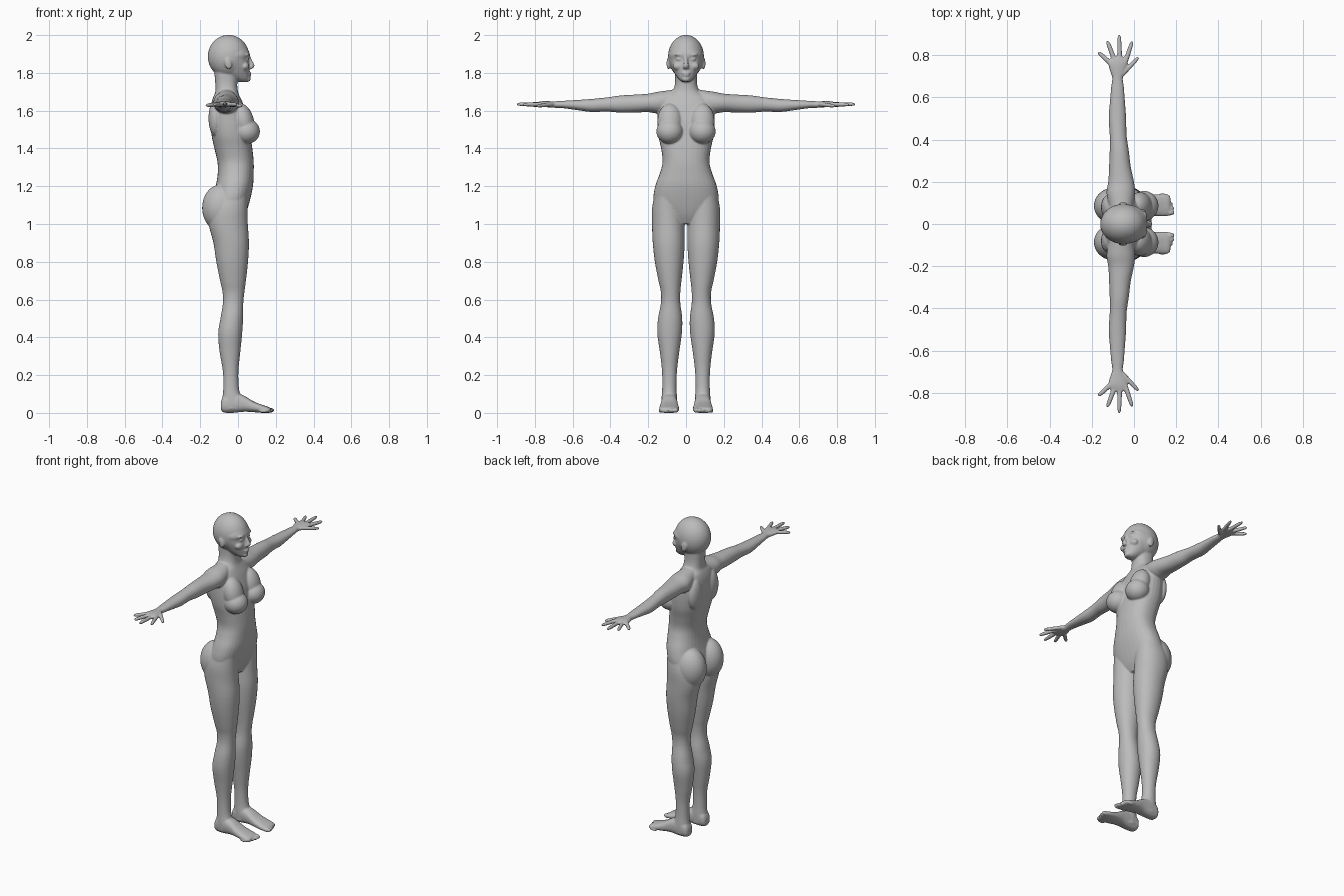
import bpy, bmesh, math
from mathutils import Vector, Matrix

X, Y, Z = Vector((1, 0, 0)), Vector((0, 1, 0)), Vector((0, 0, 1))
bm = bmesh.new()


def spline(rows, steps=4):
    """Smoothly resample a list of equal-length number rows."""
    out = []
    for i in range(len(rows) - 1):
        p0, p1 = rows[max(i - 1, 0)], rows[i]
        p2, p3 = rows[i + 1], rows[min(i + 2, len(rows) - 1)]
        for k in range(steps):
            t = k / steps
            out.append([0.5 * (2 * b + (c - a) * t + (2 * a - 5 * b + 4 * c - d) * t * t
                               + (3 * b - a - 3 * c + d) * t ** 3)
                        for a, b, c, d in zip(p0, p1, p2, p3)])
    out.append(list(rows[-1]))
    return out


def loft(rings, u, v, power=2.0, n=32):
    """Closed tube; each ring is centre x, y, z, half size along u, half size along v."""
    loops = []
    for x, y, z, a, b in spline(rings):
        loop = []
        for k in range(n):
            t = 2 * math.pi * k / n
            c, s = math.cos(t), math.sin(t)
            c = math.copysign(abs(c) ** (2 / power), c)
            s = math.copysign(abs(s) ** (2 / power), s)
            loop.append(bm.verts.new(Vector((x, y, z)) + u * a * c + v * b * s))
        loops.append(loop)
    for l0, l1 in zip(loops, loops[1:]):
        for k in range(n):
            j = (k + 1) % n
            bm.faces.new((l0[k], l0[j], l1[j], l1[k]))
    bm.faces.new(loops[0])
    bm.faces.new(loops[-1])


def blob(centre, radii, tilt=0.0):
    """Ellipsoid, optionally tilted about the y axis."""
    m = (Matrix.Translation(centre) @ Matrix.Rotation(tilt, 4, 'Y')
         @ Matrix.Diagonal((*radii, 1)))
    bmesh.ops.create_uvsphere(bm, u_segments=32, v_segments=20, radius=1, matrix=m)


def upright(rows, power):
    """Vertical loft from rows of height, back, front, half width."""
    loft([((b + f) / 2, 0, z, (f - b) / 2, w) for z, b, f, w in rows], X, Y, power)


# Torso and neck
upright([(1.80, -.125, 0, .058), (1.74, -.12, -.004, .059), (1.70, -.12, 0, .075),
         (1.67, -.132, .012, .125), (1.63, -.142, .03, .148), (1.55, -.148, .055, .152),
         (1.47, -.140, .065, .147), (1.40, -.125, .076, .132), (1.33, -.109, .083, .124),
         (1.27, -.107, .083, .138), (1.20, -.118, .079, .163), (1.12, -.135, .062, .172),
         (1.05, -.13, .04, .14), (1.0, -.09, .015, .06)], 2.3)

# Skull and face
blob((-.05, 0, 1.886), (.11, .095, .115))
upright([(1.752, .0, .045, .018), (1.765, -.03, .058, .036), (1.79, -.08, .060, .056),
         (1.82, -.11, .062, .072), (1.845, -.12, .061, .082), (1.872, -.125, .057, .088),
         (1.90, -.13, .063, .09), (1.94, -.11, .045, .07)], 2.2)
blob((.050, 0, 1.768), (.017, .022, .016))                       # chin
blob((.060, 0, 1.798), (.011, .022, .006))                       # upper lip
blob((.059, 0, 1.787), (.011, .019, .006))                       # lower lip
loft([(.056, 0, 1.895, .007, .008), (.066, 0, 1.865, .009, .010),
      (.074, 0, 1.838, .014, .014), (.068, 0, 1.822, .008, .012)], X, Y)   # nose

for s in (1, -1):
    # Ear, brow, eye, cheek, nostril
    blob((-.052, s * .093, 1.850), (.019, .010, .032), -.2)
    blob((.047, s * .037, 1.897), (.014, .026, .008))
    blob((.047, s * .036, 1.872), (.011, .015, .007))
    blob((.036, s * .042, 1.835), (.023, .028, .022))
    blob((.068, s * .011, 1.829), (.010, .007, .007))

    # Bust, shoulder blade and buttock
    blob((.047, s * .086, 1.490), (.069, .071, .066))
    blob((.028, s * .085, 1.545), (.056, .066, .095), -.25)
    blob((-.120, s * .080, 1.56), (.036, .058, .095))
    blob((-.090, s * .086, 1.085), (.100, .088, .125))

    # Leg: height, back, front, inner, outer
    leg = [(1.16, -.11, .05, .03, .165), (1.08, -.15, .05, .012, .18),
           (1.0, -.155, .052, .007, .18), (.9, -.13, .058, .007, .176),
           (.8, -.115, .053, .013, .165), (.7, -.095, .042, .024, .146),
           (.64, -.082, .034, .03, .133), (.58, -.08, .028, .03, .133),
           (.5, -.093, .027, .02, .148), (.42, -.105, .022, .022, .152),
           (.32, -.097, .012, .036, .138), (.22, -.08, .002, .048, .127),
           (.13, -.078, .005, .05, .126), (.07, -.083, .02, .047, .13),
           (.02, -.082, .02, .048, .128)]
    loft([((b + f) / 2, s * (i + o) / 2, z, (f - b) / 2, (o - i) / 2)
          for z, b, f, i, o in leg], X, Y, 2.1)

    # Foot: length, bottom, top, inner, outer
    foot = [(-.09, .015, .06, .065, .112), (-.075, .002, .09, .052, .125),
            (-.03, 0, .11, .048, .13), (.03, .006, .092, .045, .132),
            (.08, .004, .062, .04, .138), (.13, 0, .042, .036, .142),
            (.16, 0, .032, .038, .14), (.172, .003, .025, .045, .13)]
    loft([(x, s * (i + o) / 2, (b + t) / 2, (o - i) / 2, (t - b) / 2)
          for x, b, t, i, o in foot], Y, Z, 2.5)
    for k in range(5):                                            # toes
        r = .014 - .0013 * k
        blob((.168 - .004 * k * k / 2, s * (.054 + .0205 * k), r), (.025, r, r))

    # Arm and palm: reach, back, front, bottom, top
    arm = [(.03, -.105, -.02, 1.62, 1.718), (.09, -.12, -.002, 1.59, 1.708),
           (.15, -.13, .005, 1.585, 1.70), (.2, -.122, 0, 1.592, 1.69),
           (.27, -.118, -.015, 1.59, 1.685), (.35, -.115, -.025, 1.59, 1.68),
           (.42, -.115, -.035, 1.595, 1.67), (.5, -.12, -.037, 1.593, 1.662),
           (.57, -.115, -.042, 1.602, 1.657), (.65, -.108, -.048, 1.613, 1.652),
           (.69, -.103, -.053, 1.615, 1.65), (.72, -.112, -.042, 1.617, 1.65),
           (.76, -.122, -.030, 1.62, 1.65), (.79, -.108, -.036, 1.624, 1.645)]
    loft([((b + f) / 2, s * y, (lo + hi) / 2, (f - b) / 2, (hi - lo) / 2)
          for y, b, f, lo, hi in arm], X, Z, 2.1)

    # Thumb and fingers: base and tip
    for x0, y0, x1, y1, z1 in [(-.055, .71, .022, .79, 1.624), (-.042, .765, -.008, .865, 1.632),
                               (-.068, .775, -.07, .896, 1.634), (-.09, .77, -.127, .868, 1.632),
                               (-.105, .755, -.17, .815, 1.628)]:
        base, tip = Vector((x0, s * y0, 1.634)), Vector((x1, s * y1, z1))
        side = (tip - base).cross(Z).normalized()
        rings = [(*base.lerp(tip, t), r, r) for t, r in
                 ((0, .012), (.35, .0115), (.55, .011), (.85, .0095), (1, .005))]
        loft(rings, side, Z, n=16)

bmesh.ops.recalc_face_normals(bm, faces=bm.faces)
mesh = bpy.data.meshes.new("body")
bm.to_mesh(mesh)
bm.free()
body = bpy.data.objects.new("body", mesh)
bpy.context.collection.objects.link(body)
mesh.shade_smooth()

grey = bpy.data.materials.new("plain grey")
grey.diffuse_color = (.5, .5, .5, 1)
mesh.materials.append(grey)

# Fuse all parts into one smooth skin
fuse = body.modifiers.new("fuse", 'REMESH')
fuse.mode = 'VOXEL'
fuse.voxel_size = .0045
fuse.use_smooth_shade = True
soften = body.modifiers.new("soften", 'SMOOTH')
soften.factor = .5
soften.iterations = 6
